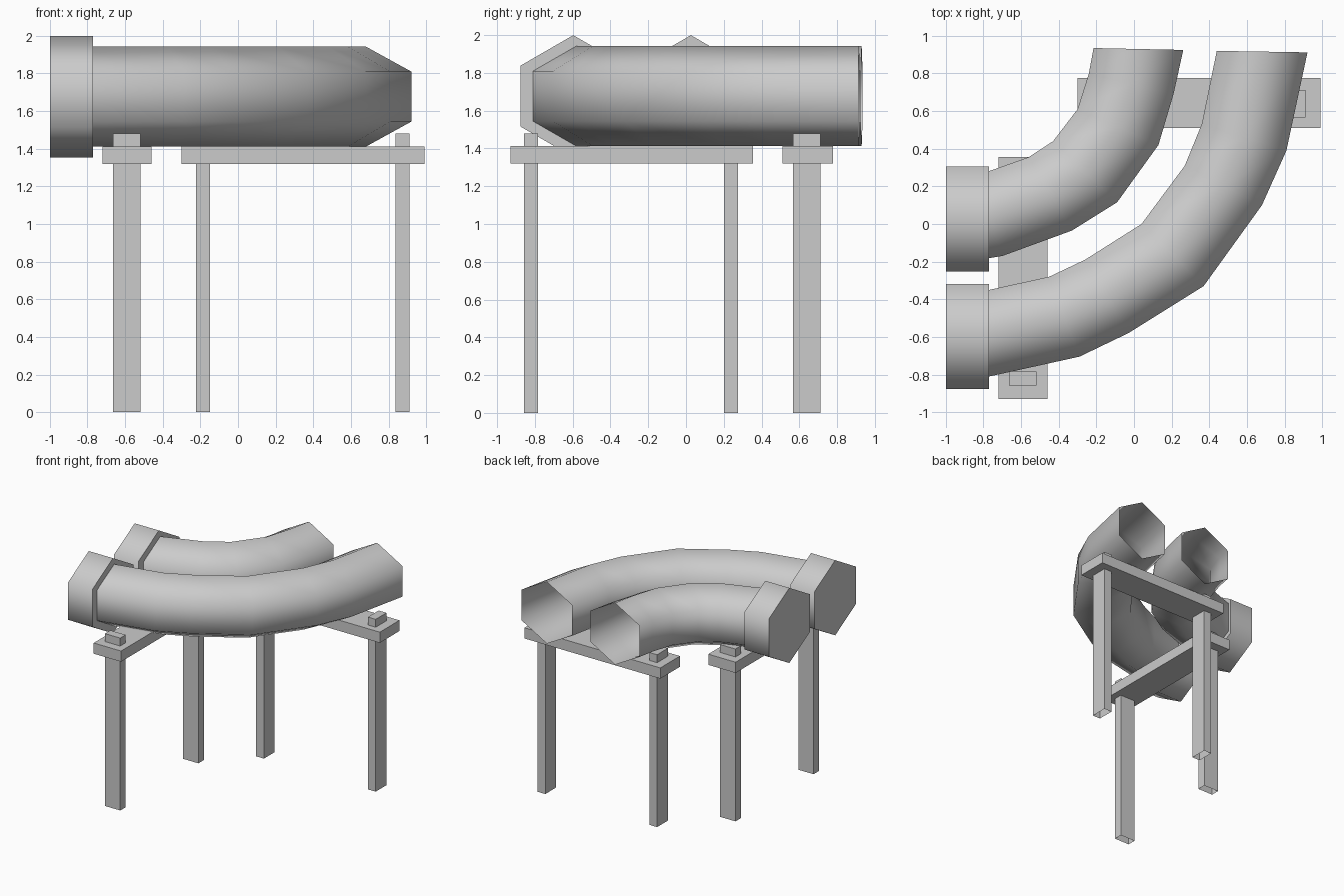
import bpy
import bmesh
import math
from mathutils import Vector

cube = bpy.data.objects.get("Cube")
if cube:
    bpy.data.objects.remove(cube, do_unlink=True)

grey = bpy.data.materials.new("plain grey")
grey.use_nodes = True
grey.diffuse_color = (0.6, 0.6, 0.6, 1)
grey.node_tree.nodes["Principled BSDF"].inputs["Base Color"].default_value = (0.6, 0.6, 0.6, 1)

AXIS_Z = 1.677       # height of the pipe centre line
PIPE_R = 0.265
COLLAR_R = 0.3225


def finish(name, bm, smooth_angle=None):
    bmesh.ops.recalc_face_normals(bm, faces=bm.faces)
    mesh = bpy.data.meshes.new(name)
    bm.to_mesh(mesh)
    bm.free()
    mesh.materials.append(grey)
    if smooth_angle:
        mesh.shade_smooth()
        mesh.set_sharp_from_angle(angle=math.radians(smooth_angle))
    obj = bpy.data.objects.new(name, mesh)
    bpy.context.collection.objects.link(obj)
    return obj


def box(name, x, y, z, open_bottom=False):
    bm = bmesh.new()
    bmesh.ops.create_cube(bm, size=1)
    for v in bm.verts:
        v.co = [lo + (c + 0.5) * (hi - lo) for c, (lo, hi) in zip(v.co, (x, y, z))]
    if open_bottom:
        bm.normal_update()
        bottom = [f for f in bm.faces if f.normal.z < -0.9]
        bmesh.ops.delete(bm, geom=bottom, context='FACES_ONLY')
    return finish(name, bm)


def hex_ring(bm, inner, outer, radius):
    """Upright hexagon spanning two plan points, with a corner at top and bottom."""
    a, b = Vector((*inner, AXIS_Z)), Vector((*outer, AXIS_Z))
    mid = (a + b) / 2
    up = Vector((0, 0, radius))
    corners = (mid + up, b + up / 2, b - up / 2, mid - up, a - up / 2, a + up / 2)
    return [bm.verts.new(c) for c in corners]


def hex_tube(name, sections, radius, capped, smooth_angle):
    bm = bmesh.new()
    rings = [hex_ring(bm, s[:2], s[2:], radius) for s in sections]
    for r, s in zip(rings, rings[1:]):
        for i in range(6):
            j = (i + 1) % 6
            bm.faces.new((r[i], r[j], s[j], s[i]))
    if capped:
        bm.faces.new(rings[0])
        bm.faces.new(rings[-1])
    return finish(name, bm, smooth_angle)


# Curved pipes, open at the back: each section is inner x, y then outer x, y
hex_tube("inner_pipe", [
    (-0.95, 0.235, -0.88, -0.20),
    (-0.83, 0.26, -0.70, -0.17),
    (-0.56, 0.355, -0.33, -0.035),
    (-0.43, 0.44, -0.09, 0.115),
    (-0.30, 0.61, 0.13, 0.42),
    (-0.24, 0.80, 0.21, 0.69),
    (-0.215, 0.935, 0.262, 0.925),
], PIPE_R, False, 180)
hex_tube("outer_pipe", [
    (-0.95, -0.39, -0.85, -0.828),
    (-0.45, -0.28, -0.29, -0.705),
    (-0.26, -0.19, -0.03, -0.58),
    (0.04, 0.0, 0.37, -0.33),
    (0.27, 0.31, 0.68, 0.10),
    (0.36, 0.53, 0.81, 0.39),
    (0.44, 0.92, 0.922, 0.912),
], PIPE_R, False, 180)

# Capped end collars
half = COLLAR_R * math.cos(math.pi / 6)
for name, y in (("inner_collar", 0.026), ("outer_collar", -0.597)):
    hex_tube(name, [(x, y + half, x, y - half) for x in (-1.0, -0.77)],
             COLLAR_R, True, 75)

# Cross beams
BEAM_Z = (1.32, 1.412)
box("side_beam", (-0.72, -0.46), (-0.93, 0.355), BEAM_Z)
box("back_beam", (-0.30, 0.99), (0.51, 0.777), BEAM_Z)

# Legs, with their tops passing through the beams
LEG_Z = (0.0, 1.48)
for name, y in (("side_beam_front_leg", -0.858), ("side_beam_back_leg", 0.202)):
    box(name, (-0.663, -0.518), (y, y + 0.074), LEG_Z, True)
for name, x in (("back_beam_right_leg", -0.224), ("back_beam_left_leg", 0.838)):
    box(name, (x, x + 0.074), (0.566, 0.712), LEG_Z, True)
